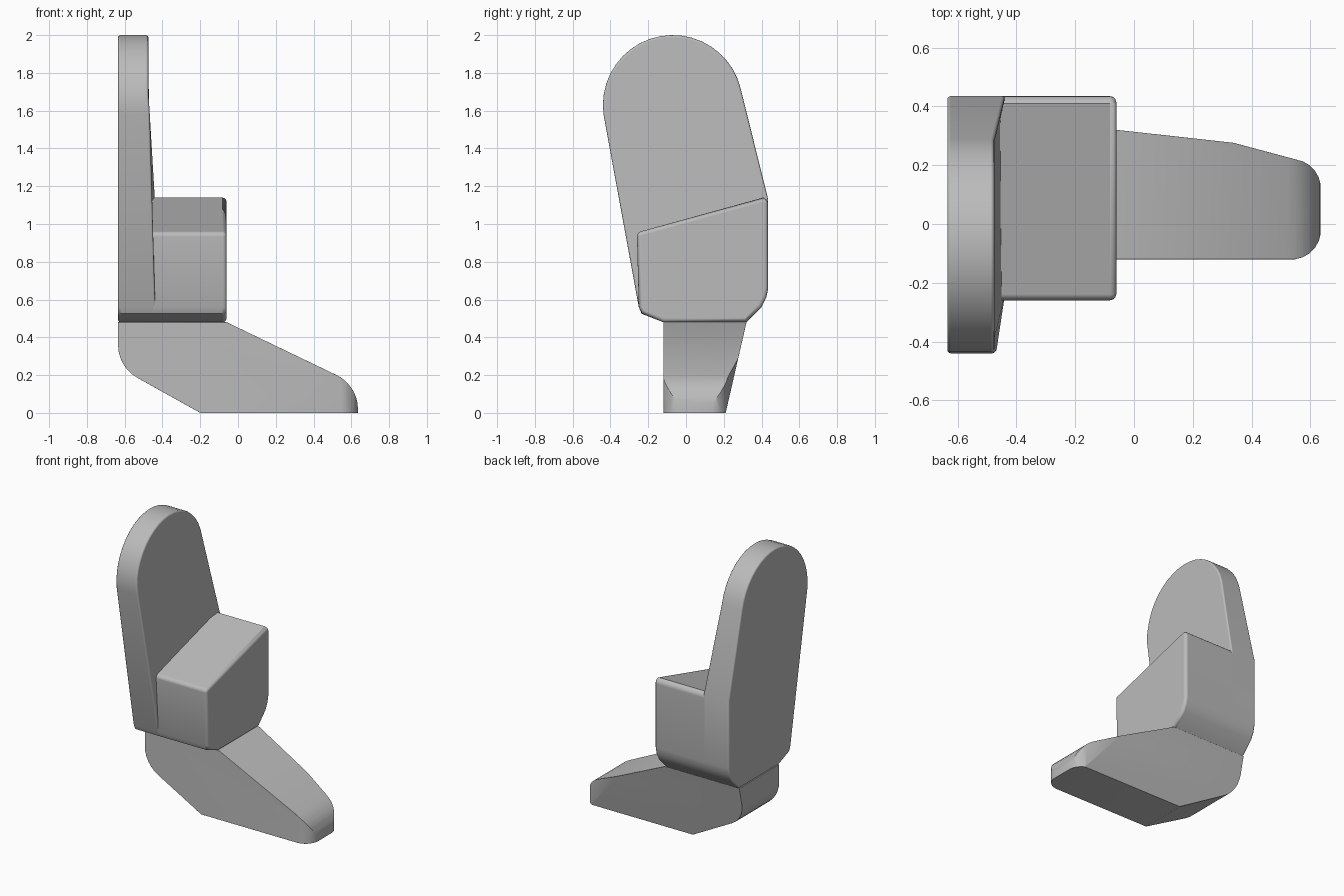
import bpy, bmesh, math
from mathutils import Vector

cube = bpy.data.objects.get("Cube")
if cube:
    bpy.data.objects.remove(cube, do_unlink=True)

grey = bpy.data.materials.new("plain grey")
grey.use_nodes = True
colour = (0.5, 0.5, 0.5, 1)
grey.diffuse_color = colour
grey.node_tree.nodes["Principled BSDF"].inputs["Base Color"].default_value = colour


def prism(profile, start, end):
    """Join two copies of a 2D profile, placed by the start and end functions."""
    bm = bmesh.new()
    a = [bm.verts.new(start(*p)) for p in profile]
    b = [bm.verts.new(end(*p)) for p in profile]
    bm.faces.new(a)
    bm.faces.new(b)
    for i in range(len(a)):
        j = (i + 1) % len(a)
        bm.faces.new((a[i], a[j], b[j], b[i]))
    bmesh.ops.recalc_face_normals(bm, faces=bm.faces)
    return bm


def trim(bm, point, angle):
    """Slice off everything beyond an upright plane and cap the cut."""
    normal = Vector((math.cos(angle), math.sin(angle), 0))
    cut = bmesh.ops.bisect_plane(bm, geom=bm.verts[:] + bm.edges[:] + bm.faces[:],
                                 plane_co=point, plane_no=normal, clear_outer=True)
    edges = [e for e in cut["geom_cut"] if isinstance(e, bmesh.types.BMEdge)]
    bmesh.ops.holes_fill(bm, edges=edges, sides=0)


def finish(bm, name, bevel):
    bmesh.ops.recalc_face_normals(bm, faces=bm.faces)
    mesh = bpy.data.meshes.new(name)
    bm.to_mesh(mesh)
    bm.free()
    mesh.materials.append(grey)
    obj = bpy.data.objects.new(name, mesh)
    bpy.context.collection.objects.link(obj)
    bpy.ops.object.select_all(action="DESELECT")
    obj.select_set(True)
    bpy.context.view_layer.objects.active = obj
    bpy.ops.object.shade_smooth_by_angle(angle=math.radians(32))
    mod = obj.modifiers.new("soft edges", "BEVEL")
    mod.width = bevel
    mod.segments = 3
    mod.limit_method = "ANGLE"
    mod.angle_limit = math.radians(50)
    mod.harden_normals = True


def arc(cx, cz, r, a0, a1, n):
    return [(cx + r * math.cos(math.radians(a0 + (a1 - a0) * i / n)),
             cz + r * math.sin(math.radians(a0 + (a1 - a0) * i / n))) for i in range(n + 1)]


# Shared underside of the blade and the block, from back to front
underside = [(0.435, 0.66), (0.425, 0.61), (0.40, 0.56), (0.32, 0.48),
             (-0.12, 0.48), (-0.235, 0.525), (-0.25, 0.56)]

# Tall rounded blade, a little thicker towards the bottom
blade = arc(-0.07, 1.63, 0.37, 188, 13, 20) + [(0.435, 1.13)] + underside
inner = lambda y, z: (-0.475 + 0.038 * min(1, max(0, (1.7 - z) / 0.57)), y, z)
finish(prism(blade, lambda y, z: (-0.635, y, z), inner), "blade", 0.012)

# Block with a sloping top
block = [(-0.26, 0.955), (0.41, 1.14), (0.435, 1.125)] + underside
finish(prism(block, lambda y, z: (-0.5, y, z), lambda y, z: (-0.06, y, z)), "block", 0.022)

# Foot with a rounded heel and nose, its back side leaning outwards
foot = ([(-0.06, 0.48), (-0.635, 0.48)] + arc(-0.435, 0.36, 0.2, 180, 241, 6)
        + [(-0.2, 0), (0.635, 0)] + arc(0.435, 0.02, 0.2, 0, 63, 7))
bm = prism(foot, lambda x, z: (x, -0.12, z), lambda x, z: (x, 0.21 + 0.23 * z, z))
for cy, side in ((0.12, 1), (-0.02, -1)):
    for step in (15, 30, 45, 60, 75):
        a = math.radians(step) * side
        trim(bm, Vector((0.535 + 0.1 * math.cos(a), cy + 0.1 * math.sin(a), 0)), a)
finish(bm, "foot", 0.012)
